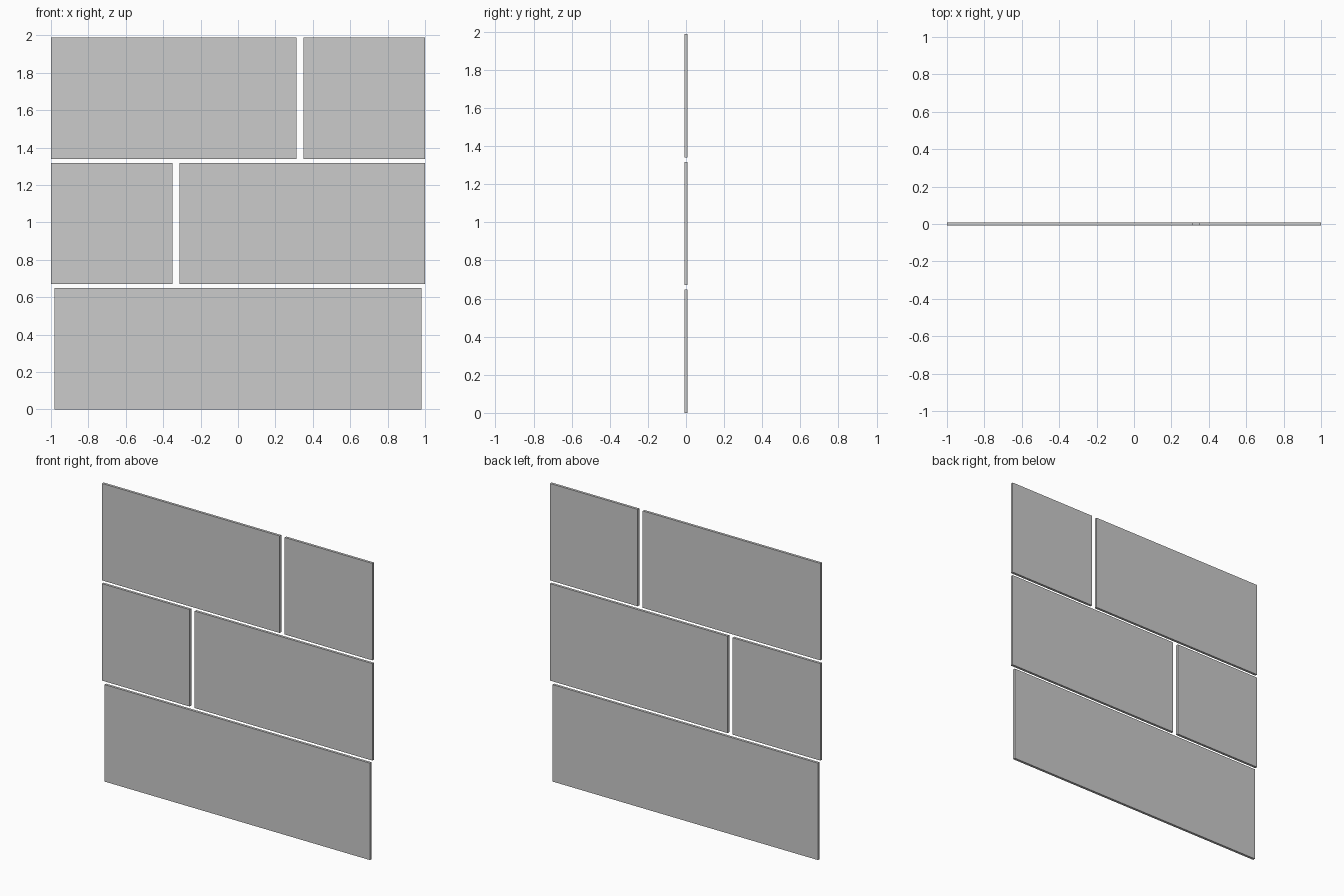
import bpy

if "Cube" in bpy.data.objects:
    bpy.data.objects.remove(bpy.data.objects["Cube"])

THICK = 0.017   # slab thickness
HEIGHT = 0.648  # course height
PITCH = 0.67    # course spacing


def slab(name, x0, x1, course):
    z = course * PITCH + HEIGHT / 2
    bpy.ops.mesh.primitive_cube_add(size=1, location=((x0 + x1) / 2, 0, z))
    ob = bpy.context.object
    ob.name = name
    ob.scale = (x1 - x0, THICK, HEIGHT)
    bpy.ops.object.transform_apply(location=False, rotation=False, scale=True)


# Bottom course: one full-width slab
slab("bottom_slab", -0.982, 0.982, 0)

# Middle course: short left, long right
slab("middle_short_slab", -1.0, -0.351, 1)
slab("middle_long_slab", -0.314, 1.0, 1)

# Top course: long left, short right
slab("top_long_slab", -1.0, 0.314, 2)
slab("top_short_slab", 0.351, 1.0, 2)
